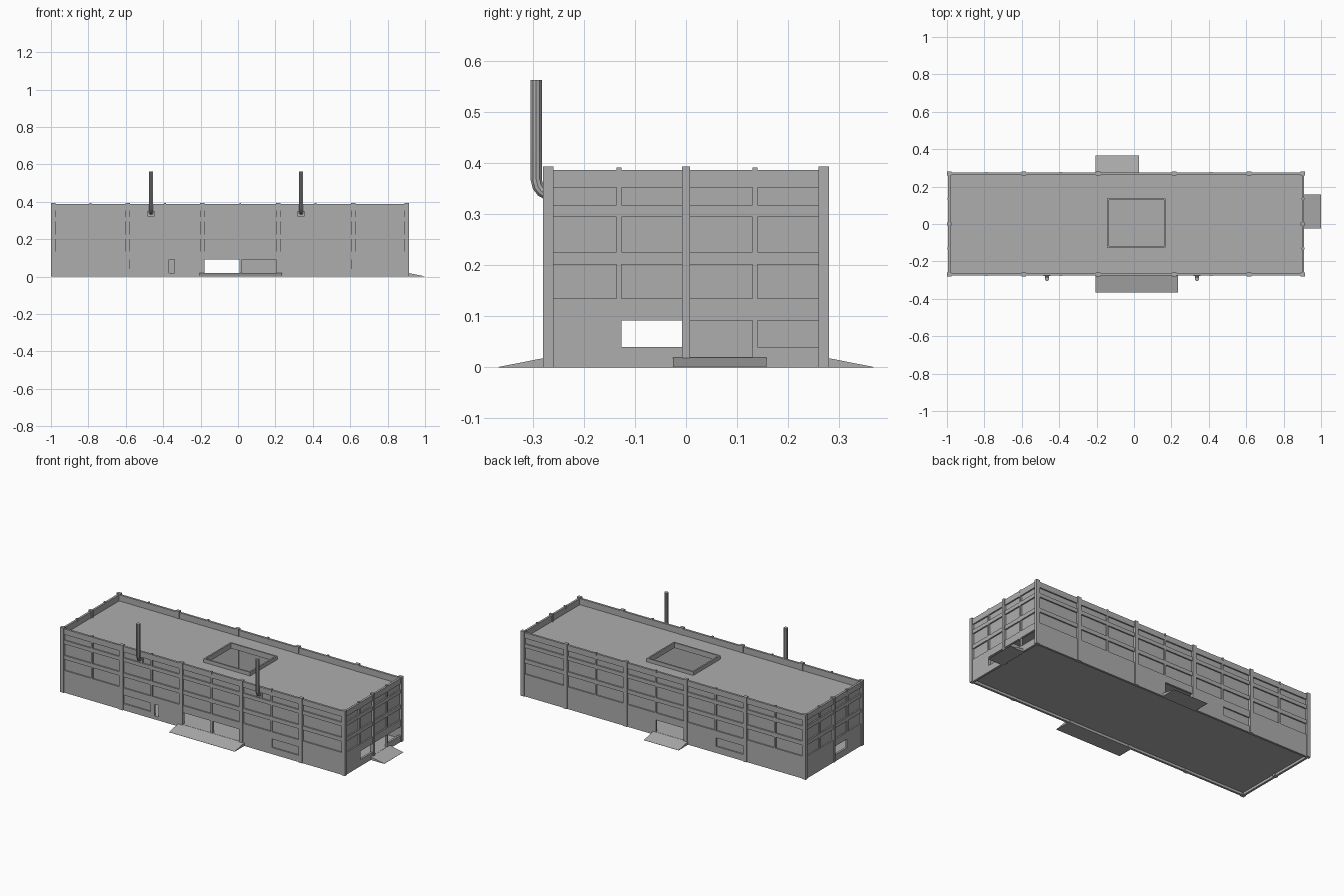
import bpy, bmesh
from mathutils import Vector, Matrix

if "Cube" in bpy.data.objects:
    bpy.data.objects.remove(bpy.data.objects["Cube"], do_unlink=True)

concrete = bpy.data.materials.new("concrete_grey")
concrete.use_nodes = True
GREY = (0.42, 0.42, 0.42, 1)
concrete.diffuse_color = GREY
concrete.node_tree.nodes["Principled BSDF"].inputs["Base Color"].default_value = GREY


def add_box(bm, x, y, z):
    size = Vector((x[1] - x[0], y[1] - y[0], z[1] - z[0]))
    mid = Vector((sum(x), sum(y), sum(z))) / 2
    return bmesh.ops.create_cube(bm, size=1, matrix=Matrix.Translation(mid) @ Matrix.Diagonal(size.to_4d()))["verts"]


def make(name, bm):
    bmesh.ops.recalc_face_normals(bm, faces=bm.faces)
    mesh = bpy.data.meshes.new(name)
    bm.to_mesh(mesh)
    bm.free()
    mesh.materials.append(concrete)
    ob = bpy.data.objects.new(name, mesh)
    bpy.context.collection.objects.link(ob)
    return ob


def boxes(name, items):
    bm = bmesh.new()
    for item in items:
        add_box(bm, *item)
    return make(name, bm)


def carve(ob, items):
    """Cut a set of separate boxes out of an object."""
    cutter = boxes("cutter", items)
    cutter.hide_render = True
    mod = ob.modifiers.new("openings", "BOOLEAN")
    mod.operation, mod.solver, mod.object = "DIFFERENCE", "EXACT", cutter
    bpy.context.view_layer.objects.active = ob
    bpy.ops.object.modifier_apply(modifier=mod.name)
    bpy.data.objects.remove(cutter, do_unlink=True)


# Main dimensions
X0, X1, Y = -0.995, 0.91, 0.275
WALL, RECESS, TOP, FLOOR, ROOF = 0.013, 0.008, 0.387, 0.02, 0.35
ROWS = [(0.135, 0.202), (0.226, 0.295), (0.318, 0.353)]
LOW = (0.04, 0.092)
DOOR = (FLOOR, 0.092)

# Window bays, each split in two by a slim mullion
pillar_x = [-0.988, -0.59, -0.19, 0.214, 0.615, 0.903]
long_bays = []
for a, b in zip(pillar_x, pillar_x[1:]):
    a, b = a + 0.012, b - 0.012
    if b - a > 0.3:
        long_bays += [(a, (a + b) / 2 - 0.005), ((a + b) / 2 + 0.005, b)]
    else:
        long_bays.append((a, b))
end_bays = [(-0.26, -0.136), (-0.126, -0.008), (0.008, 0.13), (0.14, 0.26)]


def long_wall(name, side, low_bays, openings):
    ys = sorted((side * Y, side * (Y - WALL)))
    wall = boxes(name, [((X0, X1), ys, (0, TOP))])
    cut = sorted((side * (Y + 0.05), side * (Y - RECESS)))
    through = sorted((side * (Y + 0.05), side * (Y - 0.05)))
    items = [(u, cut, z) for u in long_bays for z in ROWS]
    items += [(long_bays[i], cut, LOW) for i in low_bays]
    items += [(u, through, DOOR) for u in openings]
    carve(wall, items)


def end_wall(name, face, out, openings):
    xs = sorted((face, face - out * WALL))
    wall = boxes(name, [(xs, (-Y + WALL, Y - WALL), (0, TOP))])
    cut = sorted((face + out * 0.05, face - out * RECESS))
    through = sorted((face + out * 0.05, face - out * 0.05))
    items = [(cut, u, z) for u in end_bays for z in ROWS]
    items += [(through, end_bays[i], z) for i, z in openings]
    carve(wall, items)


long_wall("front_wall", -1, [2, 7], [(-0.37, -0.34), (-0.178, 0.01), (0.02, 0.202)])
long_wall("back_wall", 1, [2], [(-0.178, 0.01)])
end_wall("right_end_wall", X1, 1, [(1, LOW), (2, DOOR), (3, LOW)])
end_wall("left_end_wall", X0, -1, [(1, LOW)])

# Floor and roof, with a skylight hole
inner_x, inner_y = (X0 + WALL, X1 - WALL), (-Y + WALL, Y - WALL)
boxes("floor", [(inner_x, inner_y, (FLOOR - 0.005, FLOOR))])
roof = boxes("roof", [(inner_x, inner_y, (ROOF - 0.01, ROOF))])
hx, hy, rim = (-0.135, 0.16), (-0.117, 0.127), 0.009
carve(roof, [(hx, hy, (0.2, 0.5))])
curb = boxes("skylight_curb", [((hx[0] - rim, hx[1] + rim), (hy[0] - rim, hy[1] + rim), (ROOF - 0.01, ROOF + 0.022))])
carve(curb, [(hx, hy, (0.2, 0.5))])

# Pillars around the outside
pillars = [((x - 0.012, x + 0.012), (s * 0.27 - 0.01, s * 0.27 + 0.01), (0, 0.394))
           for x in pillar_x for s in (-1, 1)]
pillars += [((x - 0.012, x + 0.012), (-0.008, 0.008), (0, 0.394)) for x in (pillar_x[0], pillar_x[-1])]
boxes("pillars", pillars)

# Small caps over the mullions
caps = [((m - 0.005, m + 0.005), (s * 0.27 - 0.007, s * 0.27 + 0.007), (TOP - 0.01, 0.392))
        for m in [(a + b) / 2 for a, b in zip(pillar_x[:4], pillar_x[1:5])] for s in (-1, 1)]
caps += [((x - 0.008, x + 0.008), (y - 0.005, y + 0.005), (TOP - 0.01, 0.392))
         for x in (pillar_x[0], pillar_x[-1]) for y in (-0.131, 0.135)]
boxes("mullion_caps", caps)

# Post between the two front doors
boxes("door_post", [((0.008, 0.022), (-0.275, -0.261), (0, 0.1))])


# Loading ramps: boxes whose outer top edge drops to the ground
def ramp(name, x, y, axis, out):
    bm = bmesh.new()
    verts = add_box(bm, x, y, (0, FLOOR))
    far = max(v.co[axis] * out for v in verts)
    for v in verts:
        if v.co[axis] * out > far - 0.001 and v.co.z > 0.01:
            v.co.z = 0.001
    make(name, bm)


ramp("front_ramp", (-0.207, 0.235), (-0.367, -0.27), 1, -1)
ramp("back_ramp", (-0.207, 0.027), (0.27, 0.367), 1, 1)
ramp("right_ramp", (0.905, 1.0), (-0.025, 0.158), 0, 1)


# Exhaust pipes: an elbow out of the wall, then straight up
def pipe(name, x):
    curve = bpy.data.curves.new(name, "CURVE")
    curve.dimensions = "3D"
    curve.bevel_depth, curve.bevel_resolution = 0.0115, 3
    curve.use_fill_caps = True
    path = [(-0.27, 0.338), (-0.283, 0.345), (-0.29, 0.354), (-0.2935, 0.368), (-0.2935, 0.563)]
    spline = curve.splines.new("POLY")
    spline.points.add(len(path) - 1)
    for p, (y, z) in zip(spline.points, path):
        p.co = (x, y, z, 1)
    curve.materials.append(concrete)
    ob = bpy.data.objects.new(name, curve)
    bpy.context.collection.objects.link(ob)
    bpy.ops.object.select_all(action="DESELECT")
    ob.select_set(True)
    bpy.context.view_layer.objects.active = ob
    bpy.ops.object.convert(target="MESH")
    bpy.ops.object.shade_smooth_by_angle()


pipe("left_pipe", 0.337)
pipe("right_pipe", -0.465)

# Flanges where the pipes meet the wall
boxes("pipe_flanges", [((x - 0.018, x + 0.018), (-0.279, -0.27), (0.322, 0.35)) for x in (-0.465, 0.337)])
